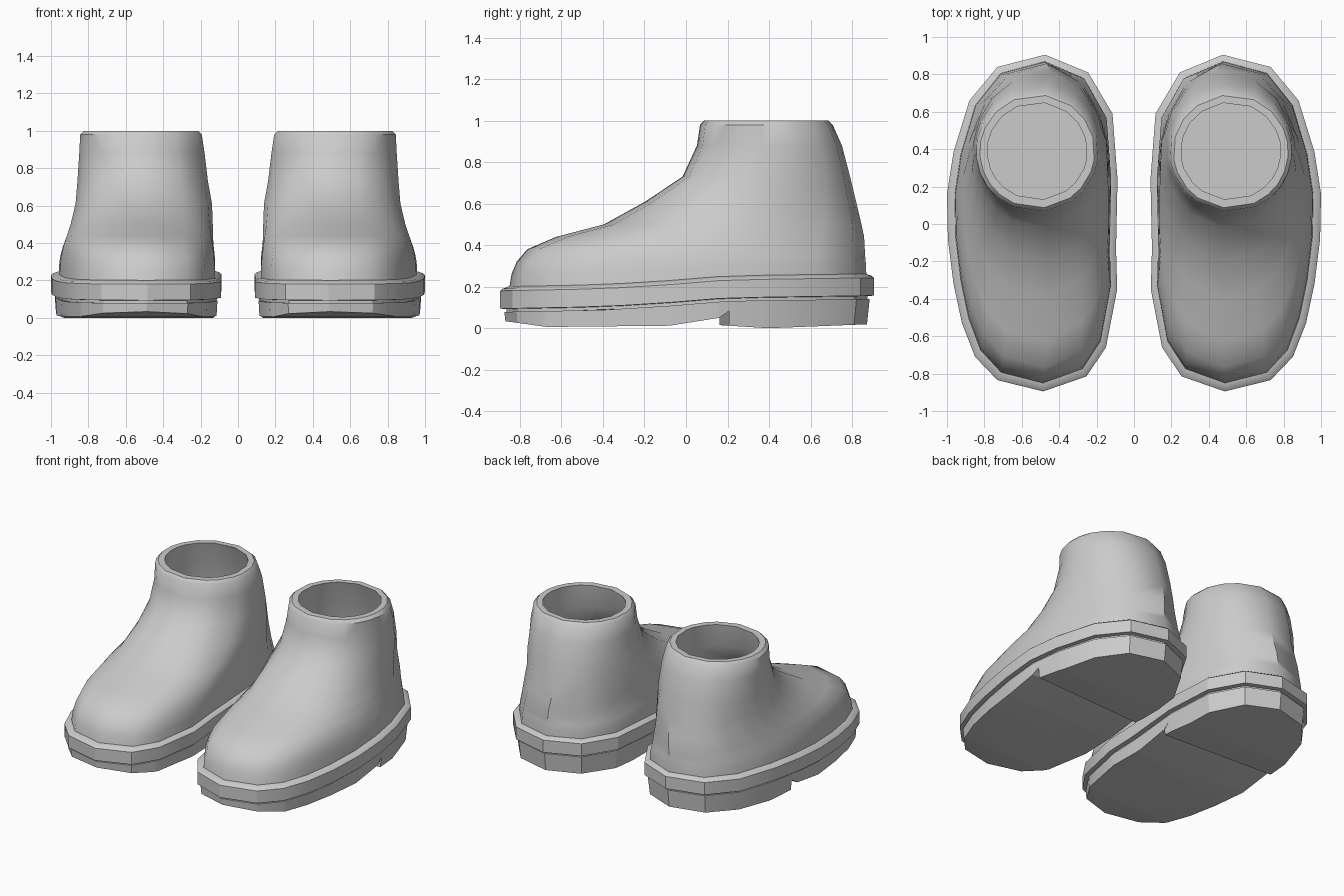
import bpy, bmesh, math
from mathutils import Vector

if "Cube" in bpy.data.objects:
    bpy.data.objects.remove(bpy.data.objects["Cube"])

grey = bpy.data.materials.new("warm_grey")
grey.diffuse_color = (0.6, 0.6, 0.6, 1)
grey.use_nodes = True
grey.node_tree.nodes["Principled BSDF"].inputs["Base Color"].default_value = grey.diffuse_color

# Plan outline of one boot at the widest band, counter-clockwise from the toe
OUTLINE = [(.485, -.895), (.73, -.835), (.85, -.71), (.92, -.53), (.965, -.32),
           (.995, -.08), (1.0, .16), (.965, .385), (.88, .66), (.73, .84),
           (.475, .905), (.245, .81), (.115, .59), (.088, .24), (.096, -.13),
           (.09, -.35), (.15, -.66), (.255, -.815)]
CX, HX, HY = .543, .457, .9


def interp(table, y):
    """Piecewise linear lookup."""
    if y <= table[0][0]:
        return table[0][1]
    for (a, za), (b, zb) in zip(table, table[1:]):
        if y <= b:
            return za + (zb - za) * (y - a) / (b - a)
    return table[-1][1]


def lift(y):
    return interp([(-.9, 0), (-.4, .01), (0, .035), (.2, .053), (.9, .063)], y)


def inset(d):
    return [(CX + (x - CX) * (1 - d / HX), y * (1 - d / HY)) for x, y in OUTLINE]


def add_object(name, bm, angle):
    bmesh.ops.recalc_face_normals(bm, faces=bm.faces)
    me = bpy.data.meshes.new(name)
    bm.to_mesh(me)
    bm.free()
    me.materials.append(grey)
    ob = bpy.data.objects.new(name, me)
    bpy.context.collection.objects.link(ob)
    bpy.ops.object.select_all(action='DESELECT')
    ob.select_set(True)
    bpy.context.view_layer.objects.active = ob
    bpy.ops.object.shade_smooth_by_angle(angle=math.radians(angle))
    ob.modifiers.new("other_foot", 'MIRROR').use_clip = False
    return ob


def loft(rings, cap_start=True, cap_end=True):
    bm = bmesh.new()
    rows = [[bm.verts.new(p) for p in r] for r in rings]
    n = len(rows[0])
    for a, b in zip(rows, rows[1:]):
        for i in range(n):
            j = (i + 1) % n
            bm.faces.new((a[i], a[j], b[j], b[i]))
    if cap_start:
        bm.faces.new(rows[0][::-1])
    if cap_end:
        bm.faces.new(rows[-1])
    return bm


# Upper: horizontal slices blending from the foot outline to a round shaft
def slice_ring(yf, yb, xl, xr, z, round_, follow=0.0):
    pts = []
    for x, y in OUTLINE:
        nx, ny = (x - CX) / HX, y / HY
        r = math.hypot(nx, ny)
        nx += (nx / r - nx) * round_
        ny += (ny / r - ny) * round_
        py = (yf + yb) / 2 + ny * (yb - yf) / 2
        pts.append((( xl + xr) / 2 + nx * (xr - xl) / 2, py, z + follow * lift(py)))
    return pts


# front y, back y, inner x, outer x, height, roundness, share of sole lift
SLICES = [(-.86, .865, .12, .96, .17, 0, 1),
          (-.845, .862, .12, .955, .26, 0, .8),
          (-.82, .86, .122, .948, .32, .1, .4),
          (-.77, .86, .125, .938, .38, .25, 0),
          (-.63, .86, .128, .918, .44, .5, 0),
          (-.40, .85, .13, .897, .50, .8, 0),
          (-.20, .825, .135, .87, .61, 1, 0),
          (-.02, .795, .157, .86, .73, 1, 0),
          (.05, .755, .175, .85, .88, 1, 0),
          (.065, .71, .19, .845, .98, 1, 0),
          (.085, .69, .21, .825, 1.0, 1, 0)]
rings = [slice_ring(*s) for s in SLICES]
# Rim and hollow inside
rings.append(slice_ring(.13, .65, .25, .785, 1.0, 1))
T = .05
for yf, yb, xl, xr, z, rd, _ in SLICES[8:1:-1]:
    rings.append(slice_ring(yf + T, yb - T, xl + T, xr - T, z - .04, rd))
add_object("boot_upper", loft(rings, cap_start=False), 40)

# Welt: raised band around the foot, with a narrow groove below it
WELT = [(.06, .075), (.03, .078), (.03, .092), (0, .094), (0, .18), (.012, .19),
        (.042, .2), (.07, .2)]
add_object("welt", loft([[(x, y, z + lift(y)) for x, y in inset(d)]
                         for d, z in WELT]), 25)


# Sole and heel: outline slabs cut across, then shaped by height rules
def slab(d_top, d_bottom, cuts, bottom, top, keep=None):
    bm = loft([[(x, y, 0) for x, y in inset(d_bottom)],
               [(x, y, 1) for x, y in inset(d_top)]])
    for y in cuts:
        bmesh.ops.bisect_plane(bm, geom=bm.verts[:] + bm.edges[:] + bm.faces[:],
                               plane_co=(0, y, 0), plane_no=(0, 1, 0))
    if keep:
        co, no = keep
        res = bmesh.ops.bisect_plane(bm, geom=bm.verts[:] + bm.edges[:] + bm.faces[:],
                                     plane_co=co, plane_no=no, clear_inner=True)
        edges = [e for e in res['geom_cut'] if isinstance(e, bmesh.types.BMEdge)]
        bmesh.ops.holes_fill(bm, edges=[e for e in bm.edges if e.is_boundary])
    for v in bm.verts:
        v.co.z = top(v.co.y) if v.co.z > .5 else bottom(v.co.y)
    return bm


def sole_top(y):
    return .078 + lift(y)


def sole_bottom(y):
    return interp([(-.88, .035), (-.67, .006), (-.08, .012), (.16, .05),
                   (.21, .085), (.9, .1)], y)


def heel_bottom(y):
    return interp([(.16, .015), (.4, .0), (.9, .02)], y)


add_object("front_sole", slab(.02, .025, (-.67, -.4, -.08, .16, .21),
                              sole_bottom, sole_top), 25)
add_object("heel", slab(.02, .033, (.4,), heel_bottom, sole_top,
                        ((1, .21, 0), Vector((-.05, .9, 0)).normalized())), 25)
